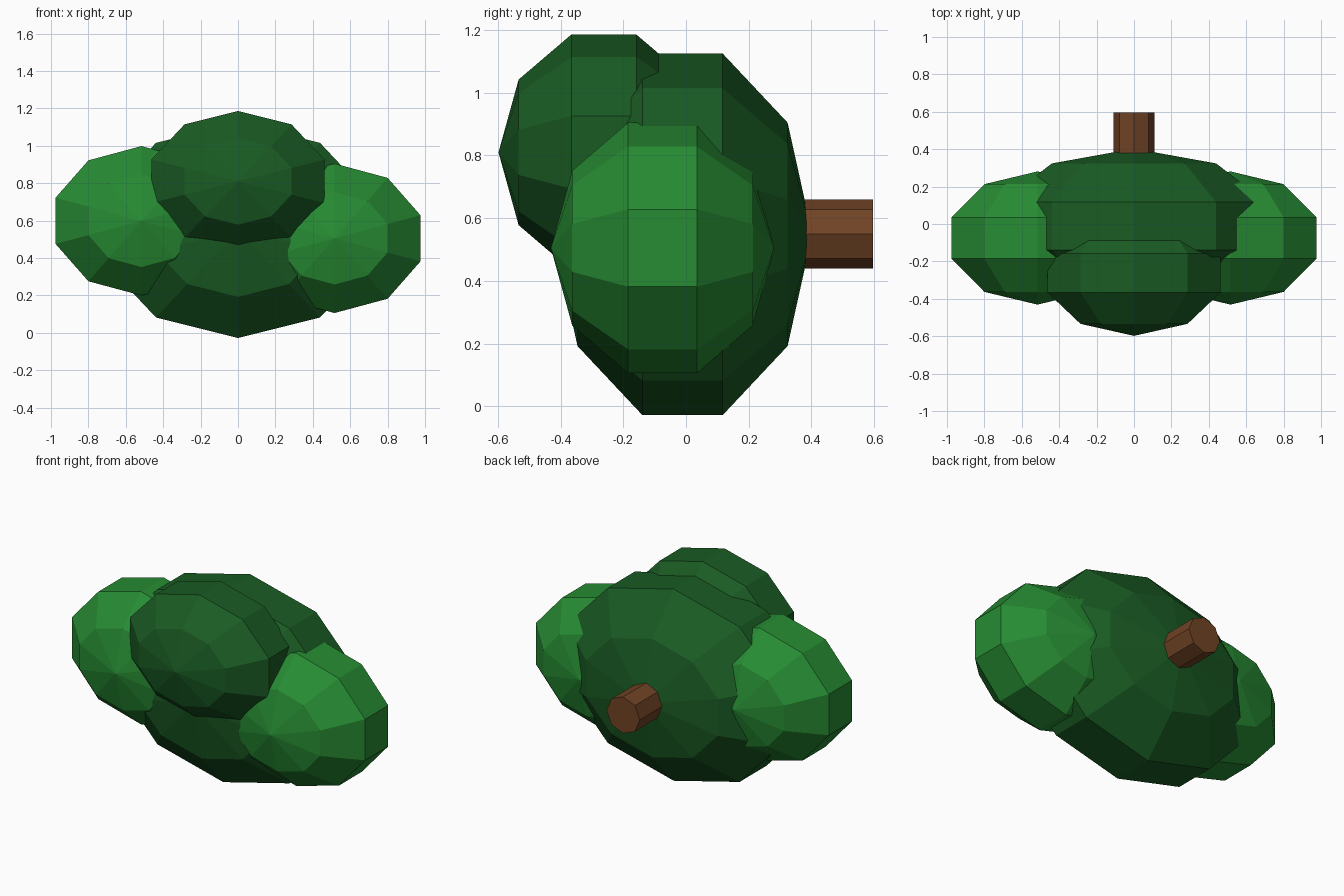
import bpy, bmesh
from math import pi
from mathutils import Matrix, Vector

if "Cube" in bpy.data.objects:
    bpy.data.objects.remove(bpy.data.objects["Cube"])


def material(name, color):
    m = bpy.data.materials.new(name)
    m.diffuse_color = (*color, 1)
    m.use_nodes = True
    m.node_tree.nodes["Principled BSDF"].inputs["Base Color"].default_value = m.diffuse_color
    return m


dark = material("dark_leaf", (0.010, 0.105, 0.017))
light = material("light_leaf", (0.020, 0.260, 0.033))
bark = material("bark", (0.160, 0.056, 0.018))


def finish(name, bm, mat):
    me = bpy.data.meshes.new(name)
    bm.to_mesh(me)
    bm.free()
    me.materials.append(mat)
    ob = bpy.data.objects.new(name, me)
    bpy.context.collection.objects.link(ob)


TIP = Matrix.Rotation(pi / 2, 4, 'X')  # lay the pole axis along y


def leaf_clump(name, center, radii, mat):
    bm = bmesh.new()
    bmesh.ops.create_uvsphere(bm, u_segments=10, v_segments=5, radius=1, matrix=TIP)
    bmesh.ops.scale(bm, vec=Vector(radii), verts=bm.verts)
    bmesh.ops.translate(bm, vec=Vector(center), verts=bm.verts)
    finish(name, bm, mat)


# Foliage: large core, front clump and two side clumps
leaf_clump("foliage_core", (0, -0.011, 0.5485), (0.785, 0.414, 0.6063), dark)
leaf_clump("foliage_front", (0, -0.262, 0.81), (0.512, 0.336, 0.395), dark)
for name, side, z in (("foliage_left", -1, 0.5985), ("foliage_right", 1, 0.505)):
    leaf_clump(name, (side * 0.516, -0.075, z), (0.508, 0.356, 0.42), light)

# Trunk stub: eight-sided, pointing backwards
bm = bmesh.new()
y0, y1 = 0.2, 0.597
bmesh.ops.create_cone(bm, cap_ends=True, segments=8, radius1=0.11, radius2=0.11, depth=y1 - y0,
                      matrix=Matrix.Translation((0, (y0 + y1) / 2, 0.55)) @ TIP)
finish("trunk", bm, bark)
